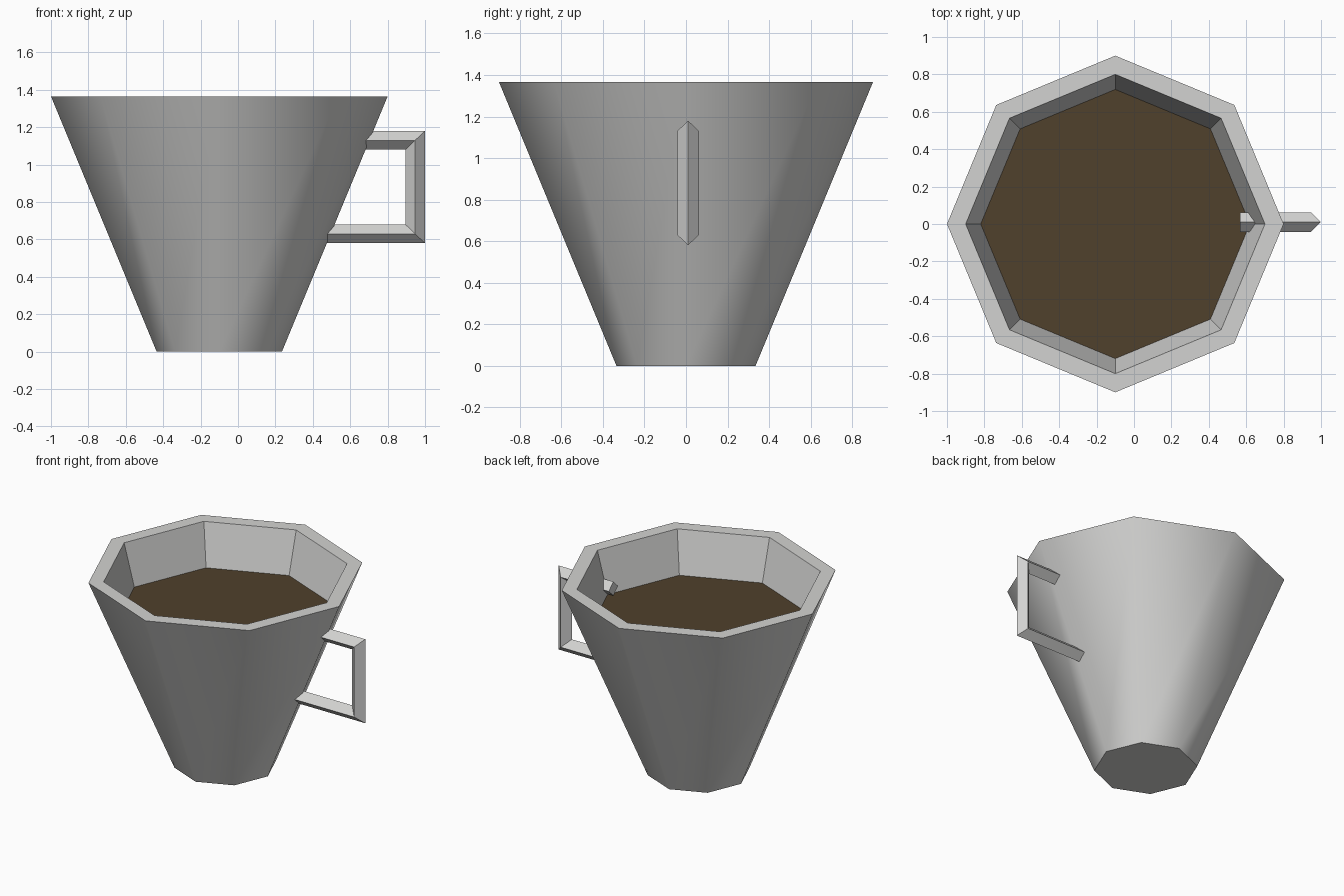
import bpy, bmesh, math

if "Cube" in bpy.data.objects:
    bpy.data.objects.remove(bpy.data.objects["Cube"])

CX = -0.10          # cup axis
SIDES = 8


def material(name, rgb):
    m = bpy.data.materials.new(name)
    m.diffuse_color = (*rgb, 1.0)
    m.use_nodes = True
    m.node_tree.nodes["Principled BSDF"].inputs["Base Color"].default_value = m.diffuse_color
    return m


def make_object(name, bm, mat):
    bmesh.ops.recalc_face_normals(bm, faces=bm.faces[:])
    me = bpy.data.meshes.new(name)
    bm.to_mesh(me)
    bm.free()
    me.materials.append(mat)
    ob = bpy.data.objects.new(name, me)
    bpy.context.collection.objects.link(ob)
    return ob


def ring(bm, r, z):
    step = 2 * math.pi / SIDES
    return [bm.verts.new((CX + r * math.cos(i * step), r * math.sin(i * step), z))
            for i in range(SIDES)]


def bridge(bm, a, b):
    n = len(a)
    return [bm.faces.new((a[i], a[(i + 1) % n], b[(i + 1) % n], b[i])) for i in range(n)]


ceramic = material("pale_grey_ceramic", (0.65, 0.65, 0.64))
brown = material("coffee_brown", (0.080, 0.052, 0.025))

# Cup: base, smooth outer wall, flat rim, faceted inner wall and floor
bm = bmesh.new()
rings = [ring(bm, r, z) for r, z in
         ((0.335, 0.0), (0.90, 1.365), (0.80, 1.365), (0.714, 1.05))]
bm.faces.new(rings[0][::-1])
outer = bridge(bm, rings[0], rings[1])
bridge(bm, rings[1], rings[2])
bridge(bm, rings[2], rings[3])
bm.faces.new(rings[3])
for f in outer:
    f.smooth = True
    for e in f.edges:
        if abs(e.verts[0].co.z - e.verts[1].co.z) < 1e-4:
            e.smooth = False      # crisp rim and base
make_object("cup", bm, ceramic)

# Coffee surface
bm = bmesh.new()
bm.faces.new(ring(bm, 0.72, 1.07))
coffee = make_object("coffee", bm, brown)

# Handle: diamond section swept round a mitred C, upper end pokes into the cup
bm = bmesh.new()
YC, HALF, MID_Z = 0.01, 0.052, 0.88
path = [(0.567, 1), (0.947, 1), (0.947, -1), (0.42, -1)]   # x, up/down side
sections = []
for i, (x, s) in enumerate(path):
    d = HALF if i in (1, 2) else 0.0      # mitre shift at the corners
    z = MID_Z + s * 0.25
    sections.append([bm.verts.new(p) for p in (
        (x + d, YC, z + s * 0.05), (x, YC + HALF, z),
        (x - d, YC, z - s * 0.05), (x, YC - HALF, z))])
for a, b in zip(sections, sections[1:]):
    bridge(bm, a, b)
bm.faces.new(sections[0])
bm.faces.new(sections[-1])
make_object("handle", bm, ceramic)
